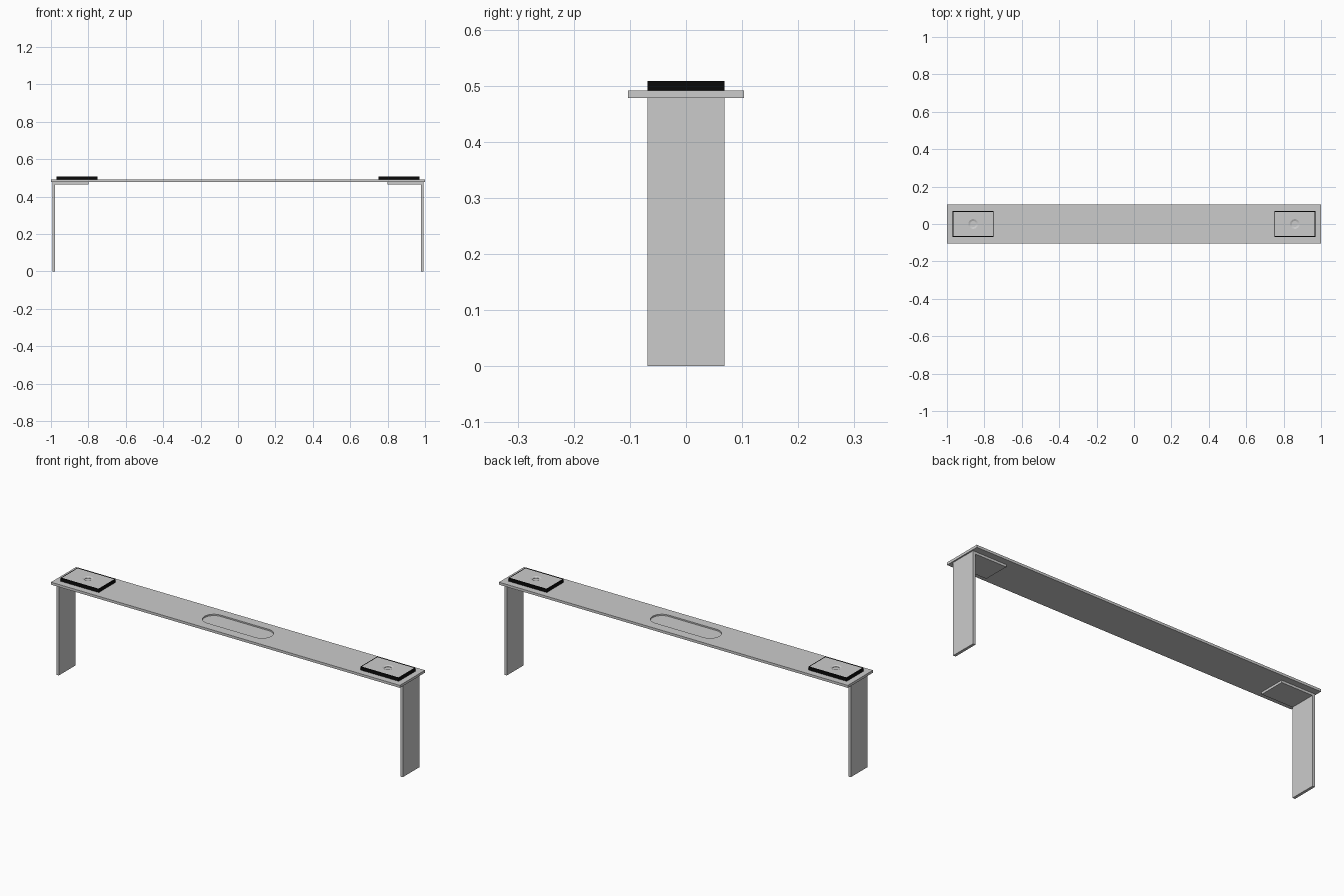
import bpy
import bmesh
import math

cube = bpy.data.objects.get("Cube")
if cube:
    bpy.data.objects.remove(cube, do_unlink=True)


def material(name, value):
    mat = bpy.data.materials.new(name)
    mat.use_nodes = True
    color = (value, value, value, 1)
    mat.diffuse_color = color
    mat.node_tree.nodes["Principled BSDF"].inputs["Base Color"].default_value = color
    return mat


metal = material("metal_grey", 0.6)
rubber = material("rubber_black", 0.003)


def finish(name, bm, mat):
    bmesh.ops.recalc_face_normals(bm, faces=bm.faces)
    mesh = bpy.data.meshes.new(name)
    bm.to_mesh(mesh)
    bm.free()
    mesh.materials.append(mat)
    obj = bpy.data.objects.new(name, mesh)
    bpy.context.collection.objects.link(obj)
    return obj


def ring(bm, outline, z):
    return [bm.verts.new((x, y, z)) for x, y in outline]


def wall(bm, a, b):
    for i in range(len(a)):
        j = (i + 1) % len(a)
        bm.faces.new((a[i], a[j], b[j], b[i]))


def plate(name, mat, outline, z0, z1, recess):
    """Flat plate whose top is sunk by a list of (outline, z) rings, top first."""
    bm = bmesh.new()
    low, high = ring(bm, outline, z0), ring(bm, outline, z1)
    wall(bm, low, high)
    bm.faces.new(low)
    rings = [ring(bm, pts, z) for pts, z in recess]
    for a, b in zip(rings, rings[1:]):
        wall(bm, a, b)
    bm.faces.new(rings[-1])
    # Fill the top between the outer rim and the recess mouth
    edges = []
    for loop in (high, rings[0]):
        for i, v in enumerate(loop):
            edges.append(bm.edges.get((v, loop[(i + 1) % len(loop)])))
    bmesh.ops.triangle_fill(bm, use_beauty=True, edges=edges, normal=(0, 0, 1))
    return finish(name, bm, mat)


def rect(hx, hy):
    return [(-hx, -hy), (hx, -hy), (hx, hy), (-hx, hy)]


def circle(r, n=32):
    return [(r * math.cos(2 * math.pi * i / n), r * math.sin(2 * math.pi * i / n)) for i in range(n)]


def slot(half_straight, r, n=16):
    pts = []
    for side, start in ((1, -math.pi / 2), (-1, math.pi / 2)):
        for i in range(n + 1):
            a = start + math.pi * i / n
            pts.append((side * half_straight + r * math.cos(a), r * math.sin(a)))
    return pts


def bracket(name, side):
    """Bent strip: a tall leg with a short flange under the board."""
    profile = [(0.993, 0), (0.993, 0.478), (0.80, 0.478), (0.80, 0.466), (0.979, 0.466), (0.979, 0)]
    bm = bmesh.new()
    front, back = ([bm.verts.new((side * x, y, z)) for x, z in profile] for y in (-0.069, 0.069))
    wall(bm, front, back)
    bm.faces.new(front)
    bm.faces.new(back)
    return finish(name, bm, metal)


# Long top board with a shallow rounded slot
mouth = slot(0.138, 0.054)
plate("top_board", metal, rect(1, 0.103), 0.478, 0.491, [(mouth, 0.491), (mouth, 0.484)])

# Leg brackets, and black pads each holding a grey plate with a countersunk hole
inner = rect(0.105, 0.064)
for label, side in (("left", 1), ("right", -1)):
    bracket(label + "_leg_bracket", side)
    pad = plate(label + "_pad", rubber, rect(0.11, 0.069), 0.491, 0.508,
                [(inner, 0.508), (inner, 0.4995)])
    cover = plate(label + "_pad_cover", metal, inner, 0.4995, 0.508,
                  [(circle(0.026), 0.508), (circle(0.016), 0.504), (circle(0.016), 0.502)])
    pad.location.x = cover.location.x = side * 0.86
